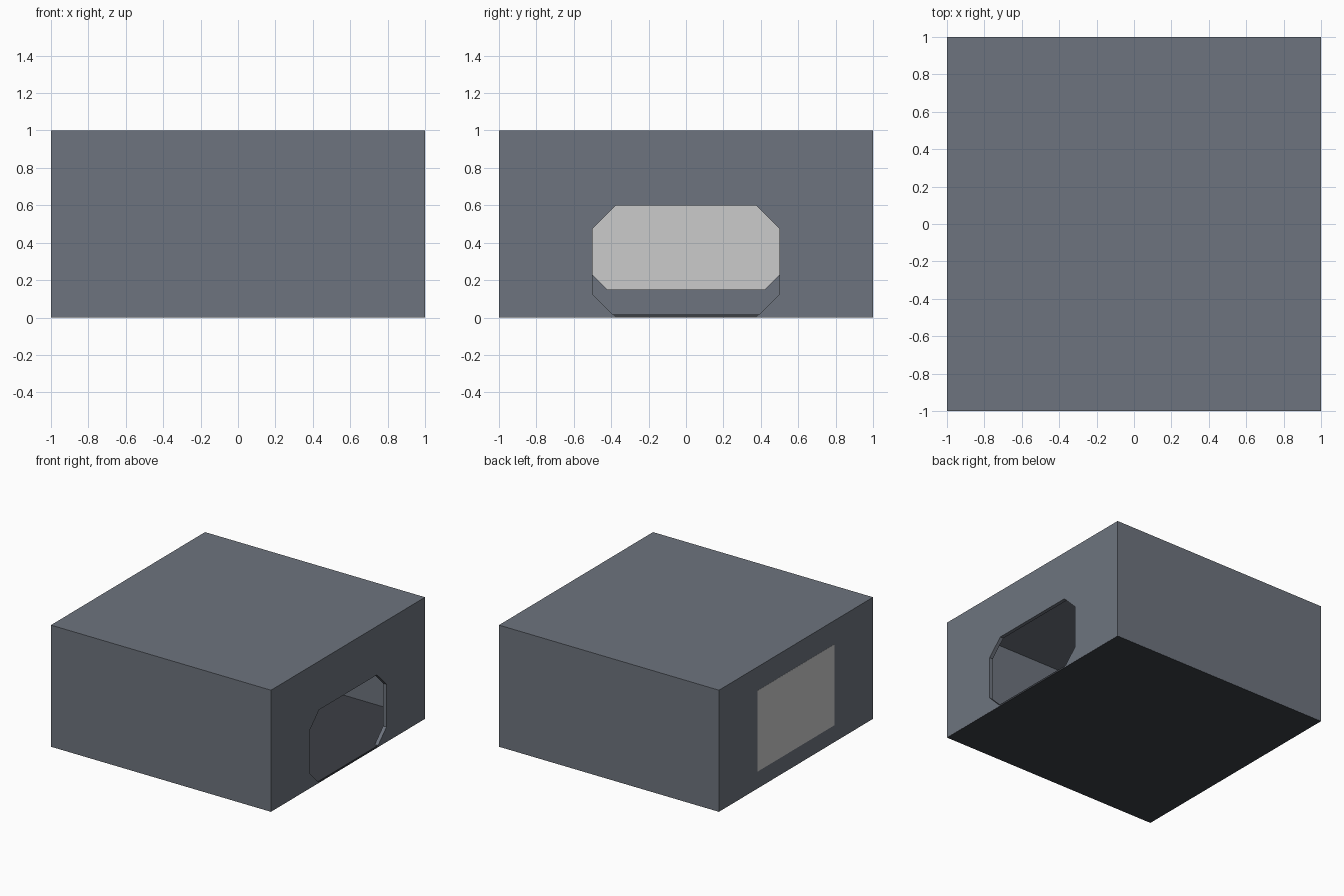
import bpy
import bmesh

if "Cube" in bpy.data.objects:
    bpy.data.objects.remove(bpy.data.objects["Cube"])


def finish(name, bm, colour=None):
    mesh = bpy.data.meshes.new(name)
    bmesh.ops.recalc_face_normals(bm, faces=bm.faces)
    bm.to_mesh(mesh)
    bm.free()
    obj = bpy.data.objects.new(name, mesh)
    bpy.context.collection.objects.link(obj)
    if colour:
        mat = bpy.data.materials.new(name + "_colour")
        mat.diffuse_color = (*colour, 1)
        mat.use_nodes = True
        mat.node_tree.nodes["Principled BSDF"].inputs["Base Color"].default_value = mat.diffuse_color
        mesh.materials.append(mat)
    return obj


def box(name, lo, hi, colour=None):
    bm = bmesh.new()
    bmesh.ops.create_cube(bm, size=1)
    for v in bm.verts:
        for i in range(3):
            v.co[i] = lo[i] if v.co[i] < 0 else hi[i]
    return finish(name, bm, colour)


def octagon_prism(name, x0, x1, half, z0, z1, c):
    """Rectangle with chamfered corners in the YZ plane, extruded along x."""
    right = [(half - c, z0), (half, z0 + c), (half, z1 - c), (half - c, z1)]
    outline = right + [(-y, z) for y, z in reversed(right)]
    bm = bmesh.new()
    face = bm.faces.new([bm.verts.new((x0, y, z)) for y, z in outline])
    new = bmesh.ops.extrude_face_region(bm, geom=[face])["geom"]
    bmesh.ops.translate(bm, vec=(x1 - x0, 0, 0),
                        verts=[g for g in new if isinstance(g, bmesh.types.BMVert)])
    return finish(name, bm)


def cut(target, cutter):
    mod = target.modifiers.new("cut_" + cutter.name, "BOOLEAN")
    mod.operation = "DIFFERENCE"
    mod.solver = "EXACT"
    mod.object = cutter
    bpy.context.view_layer.objects.active = target
    bpy.ops.object.modifier_apply(modifier=mod.name)
    bpy.data.objects.remove(cutter)


wall = 0.03

# Hollow housing, open below
housing = box("housing", (-1, -1, 0.001), (1, 1, 1), (0.155, 0.175, 0.21))
cut(housing, box("cavity", (wall - 1, wall - 1, -0.1), (1 - wall, 1 - wall, 1 - wall)))

# Entrance on the right wall, higher window on the left wall
cut(housing, octagon_prism("entrance", 0.9, 1.1, 0.5, 0.0, 0.6, 0.125))
cut(housing, octagon_prism("window", -1.1, -0.9, 0.5, 0.15, 0.8, 0.08))

# Dark floor closing the underside
box("floor", (-0.999, -0.999, 0), (0.999, 0.999, 0.015), (0.045, 0.05, 0.06))

# Grey panel set flush over the window
box("window_panel", (-1.001, -0.5, 0.14), (-0.985, 0.5, 0.805))
